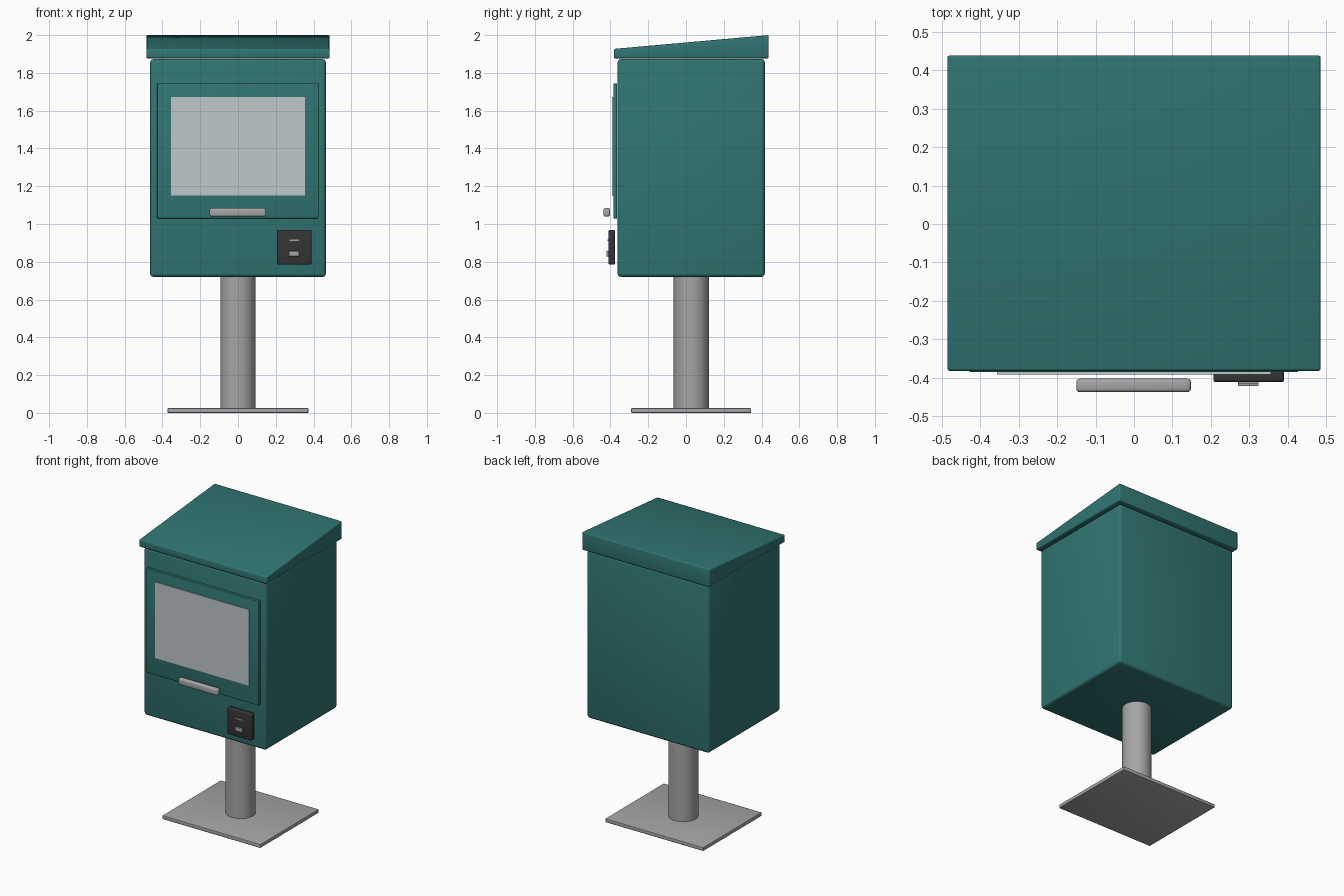
import bpy, bmesh
from mathutils import Vector

if "Cube" in bpy.data.objects:
    bpy.data.objects.remove(bpy.data.objects["Cube"])


def material(name, rgb):
    m = bpy.data.materials.new(name)
    m.diffuse_color = (*rgb, 1)
    m.use_nodes = True
    m.node_tree.nodes["Principled BSDF"].inputs["Base Color"].default_value = m.diffuse_color
    return m


TEAL = material("teal_paint", (0.03, 0.18, 0.17))
DARK = material("dark_plastic", (0.035, 0.035, 0.035))
GLASS = material("pale_glass", (0.52, 0.58, 0.6))
STEEL = material("steel", (0.38, 0.38, 0.38))


def finish(name, bm, mat, bevel=0, segments=3):
    bmesh.ops.recalc_face_normals(bm, faces=bm.faces)
    me = bpy.data.meshes.new(name)
    bm.to_mesh(me)
    bm.free()
    ob = bpy.data.objects.new(name, me)
    bpy.context.collection.objects.link(ob)
    me.materials.append(mat)
    if bevel:
        mod = ob.modifiers.new("Bevel", 'BEVEL')
        mod.width, mod.segments = bevel, segments
    bpy.ops.object.select_all(action='DESELECT')
    ob.select_set(True)
    bpy.context.view_layer.objects.active = ob
    if bevel:
        bpy.ops.object.modifier_apply(modifier="Bevel")
    bpy.ops.object.shade_smooth_by_angle(angle=0.6)
    return ob


def box(name, x, y, z, mat, bevel=0):
    bm = bmesh.new()
    bmesh.ops.create_cube(bm, size=1)
    lo, hi = Vector((x[0], y[0], z[0])), Vector((x[1], y[1], z[1]))
    for v in bm.verts:
        v.co = (lo + hi) / 2 + v.co * (hi - lo)
    return finish(name, bm, mat, bevel)


MID_Y = 0.028

# Base plate and post
box("base_plate", (-0.373, 0.373), (-0.29, 0.345), (0, 0.025), STEEL, 0.004)
bm = bmesh.new()
bmesh.ops.create_cone(bm, cap_ends=True, segments=48, radius1=0.093, radius2=0.093, depth=0.7)
bmesh.ops.translate(bm, verts=bm.verts, vec=(0, MID_Y, 0.375))
finish("post", bm, STEEL)

# Cabinet
box("cabinet", (-0.465, 0.465), (-0.362, 0.417), (0.72, 1.873), TEAL, 0.018)

# Sloped roof, extruded from its side profile
bm = bmesh.new()
profile = [(-0.382, 1.877), (0.438, 1.877), (0.438, 2.0), (-0.382, 1.927)]
face = bm.faces.new([bm.verts.new((-0.485, y, z)) for y, z in profile])
ext = bmesh.ops.extrude_face_region(bm, geom=[face])
bmesh.ops.translate(bm, vec=(0.97, 0, 0),
                    verts=[g for g in ext["geom"] if isinstance(g, bmesh.types.BMVert)])
finish("sloped_roof", bm, TEAL, 0.007)

# Door with window and handle
box("door", (-0.428, 0.426), (-0.385, -0.364), (1.03, 1.745), TEAL, 0.003)
box("window", (-0.356, 0.356), (-0.391, -0.383), (1.15, 1.672), GLASS)
box("door_handle", (-0.15, 0.148), (-0.437, -0.402), (1.04, 1.084), STEEL, 0.009)

# Payment reader with slot and button
box("card_reader", (0.206, 0.39), (-0.411, -0.376), (0.786, 0.968), DARK, 0.007)
box("card_slot", (0.272, 0.324), (-0.416, -0.408), (0.91, 0.918), STEEL)
box("coin_button", (0.27, 0.324), (-0.421, -0.408), (0.829, 0.856), STEEL, 0.002)
